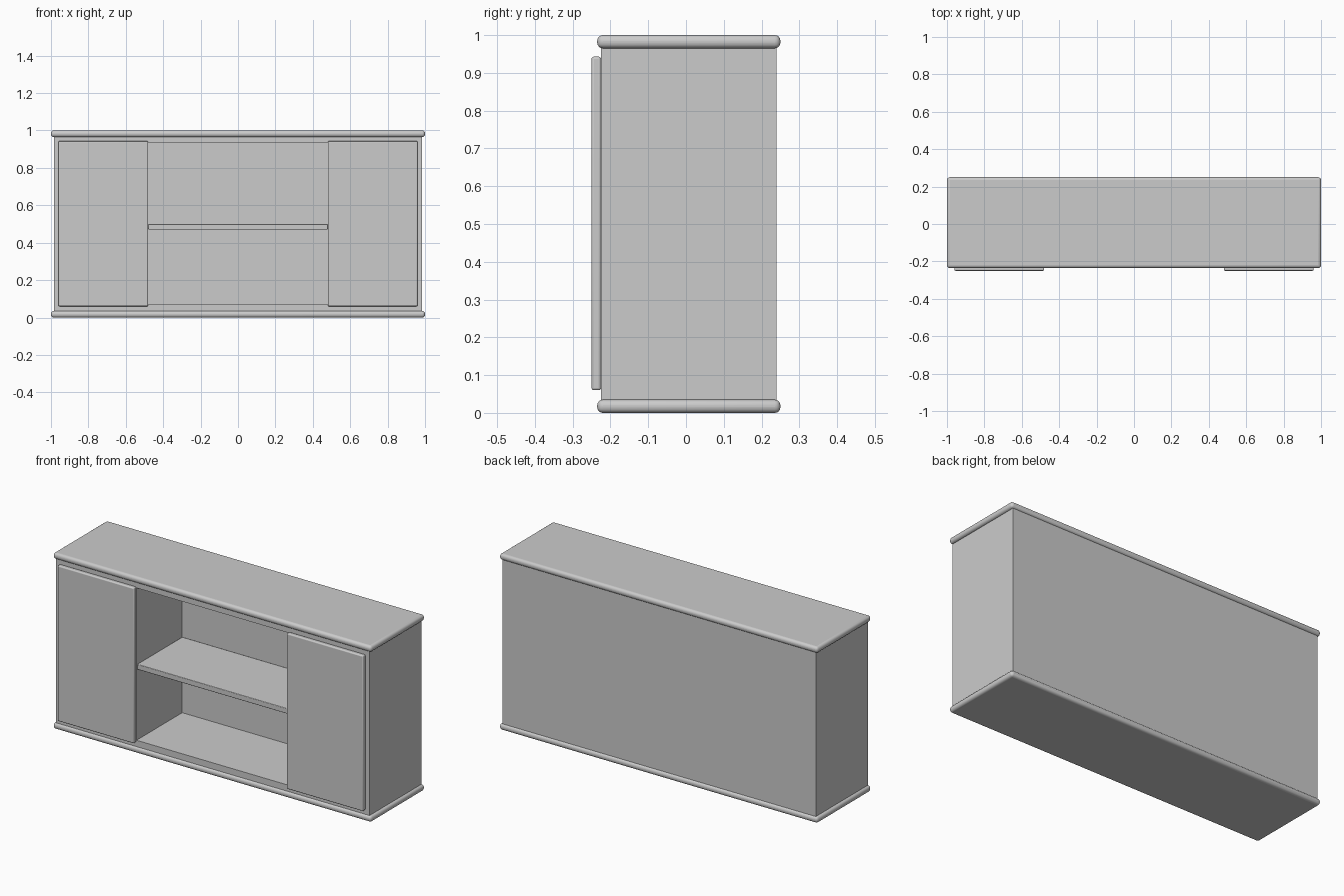
import bpy, bmesh
from mathutils import Vector

cube = bpy.data.objects.get("Cube")
if cube:
    bpy.data.objects.remove(cube, do_unlink=True)

GREY = (0.6, 0.6, 0.6, 1)
mat = bpy.data.materials.new("plain grey")
mat.use_nodes = True
mat.diffuse_color = GREY
mat.node_tree.nodes["Principled BSDF"].inputs["Base Color"].default_value = GREY


def box_mesh(lo, hi):
    bm = bmesh.new()
    bmesh.ops.create_cube(bm, size=1)
    lo, hi = Vector(lo), Vector(hi)
    for v in bm.verts:
        v.co = (lo + hi) / 2 + v.co * (hi - lo)
    return bm


def finish(name, bm, bevel=0, segments=3):
    mesh = bpy.data.meshes.new(name)
    bm.to_mesh(mesh)
    bm.free()
    obj = bpy.data.objects.new(name, mesh)
    bpy.context.collection.objects.link(obj)
    mesh.materials.append(mat)
    if bevel:
        mod = obj.modifiers.new("rounded edges", "BEVEL")
        mod.width = bevel
        mod.segments = segments
    bpy.ops.object.select_all(action="DESELECT")
    obj.select_set(True)
    bpy.context.view_layer.objects.active = obj
    bpy.ops.object.shade_smooth_by_angle()
    return obj


# Carcass with a deep open bay pushed into its front
bm = box_mesh((-0.985, -0.225, 0.02), (0.985, 0.24, 0.98))
bm.faces.ensure_lookup_table()
front = min(bm.faces, key=lambda f: f.calc_center_median().y)
bmesh.ops.inset_individual(bm, faces=[front], thickness=0.05)
for v in front.verts:
    v.co.x = 0.48 if v.co.x > 0 else -0.48
    v.co.z = 0.935 if v.co.z > 0.5 else 0.07
back = bmesh.ops.extrude_discrete_faces(bm, faces=[front])["faces"][0]
for v in back.verts:
    v.co.y = 0.185
finish("carcass", bm)

# Rounded top and base boards
for name, z in (("top_board", 0.965), ("base_board", 0)):
    finish(name, box_mesh((-1, -0.235, z), (1, 0.25, z + 0.035)), 0.015, 4)

# Middle shelf across the open bay
finish("shelf", box_mesh((-0.48, -0.22, 0.47), (0.48, 0.185, 0.5)), 0.003, 2)

# Doors on either side of the bay
for name, x in (("right_door", -0.96), ("left_door", 0.48)):
    finish(name, box_mesh((x, -0.25, 0.06), (x + 0.48, -0.225, 0.943)), 0.006)
